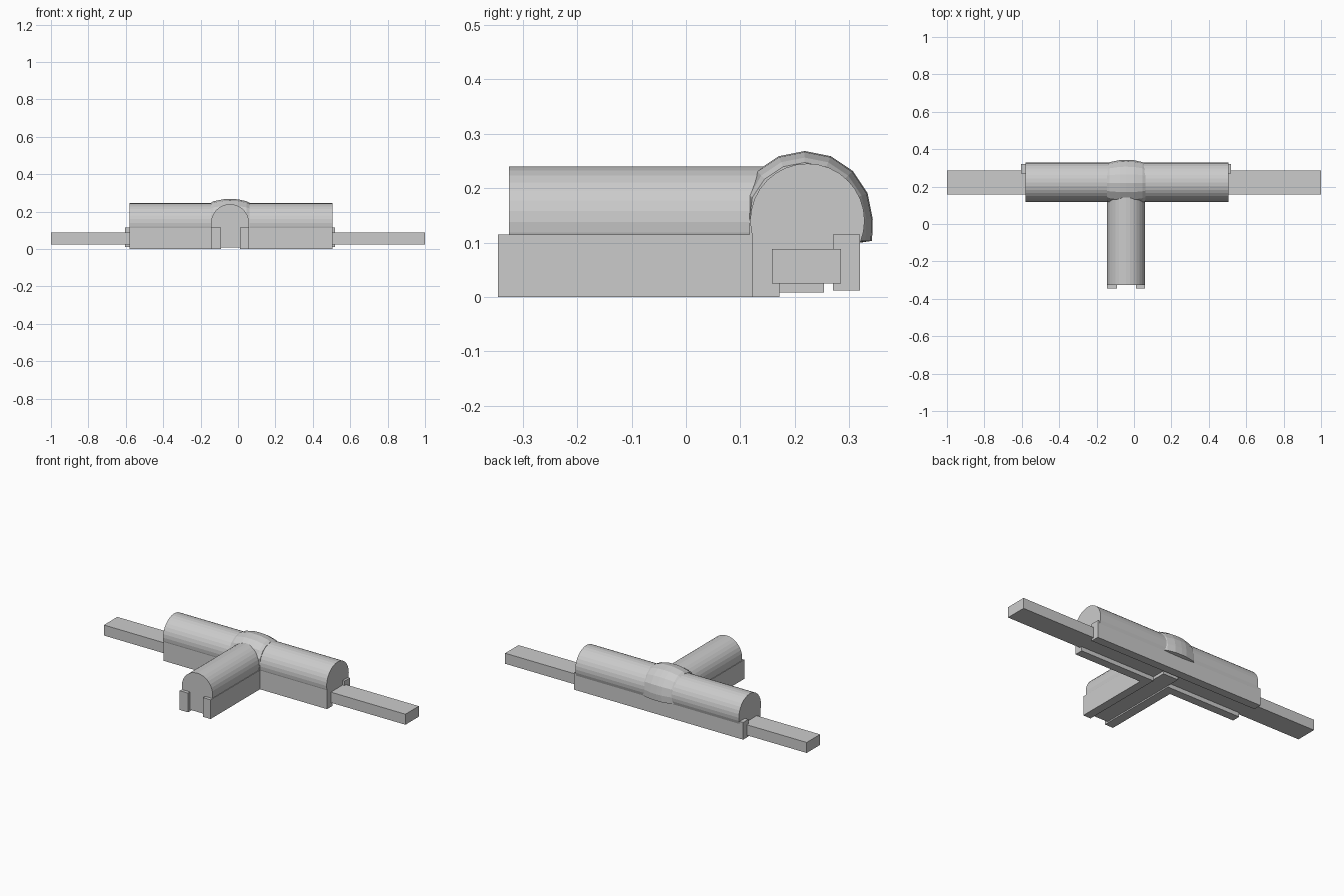
import bpy, bmesh, math
from mathutils import Matrix

if "Cube" in bpy.data.objects:
    bpy.data.objects.remove(bpy.data.objects["Cube"])

grey = bpy.data.materials.new("plain_grey")
grey.diffuse_color = (0.6, 0.6, 0.6, 1)
grey.use_nodes = True
grey.node_tree.nodes["Principled BSDF"].inputs["Base Color"].default_value = grey.diffuse_color


def finish(name, bm):
    bmesh.ops.recalc_face_normals(bm, faces=bm.faces)
    me = bpy.data.meshes.new(name)
    bm.to_mesh(me)
    bm.free()
    me.materials.append(grey)
    ob = bpy.data.objects.new(name, me)
    bpy.context.collection.objects.link(ob)
    return ob


def box(name, x, y, z):
    bm = bmesh.new()
    bmesh.ops.create_cube(bm, size=1)
    for v in bm.verts:
        v.co = [sum(r) / 2 + c * (r[1] - r[0]) for r, c in zip((x, y, z), v.co)]
    return finish(name, bm)


def barrel(name, radius, length, centre, axis):
    bm = bmesh.new()
    bmesh.ops.create_cone(bm, cap_ends=True, segments=32, radius1=radius,
                          radius2=radius, depth=length)
    bmesh.ops.transform(bm, verts=bm.verts, matrix=Matrix.Translation(centre)
                        @ Matrix.Rotation(math.pi / 2, 4, axis))
    return finish(name, bm)


# Round casings forming the T
barrel("main_barrel", 0.105, 1.085, (-0.0375, 0.223, 0.140), 'Y')
barrel("branch_barrel", 0.102, 0.525, (-0.0425, -0.0625, 0.138), 'X')

# Long flat bar through the main casing, and the bar of the branch
box("long_bar", (-1, 1), (0.158, 0.285), (0.025, 0.088))
box("branch_bar", (-0.09, 0.01), (-0.325, 0.253), (0.008, 0.087))

# Side walls of the main casing
for i, x in enumerate(((-0.58, -0.09), (0.01, 0.505))):
    box(f"front_wall_{i}", x, (0.122, 0.172), (0, 0.115))
box("back_wall", (-0.603, 0.518), (0.27, 0.32), (0.012, 0.115))

# Side walls of the branch
for i, x in enumerate(((-0.145, -0.09), (0.01, 0.06))):
    box(f"branch_wall_{i}", x, (-0.345, 0.172), (0, 0.115))

# Faceted bulging hood over the junction: lofted arcs along x
bm = bmesh.new()
rows = []
for x, r in ((-0.145, 0.104), (-0.13, 0.113), (-0.075, 0.124), (-0.042, 0.125),
             (0.0, 0.123), (0.045, 0.113), (0.062, 0.104)):
    row = [bm.verts.new((x, 0.218 + r * 0.99 * math.cos(a), 0.103))
           for a in (0,)]
    for k in range(9):
        a = math.pi * k / 8
        row.append(bm.verts.new((x, max(0.117, 0.218 + r * math.cos(a)),
                                 0.143 + r * math.sin(a))))
    row.append(bm.verts.new((x, 0.117, 0.07)))
    rows.append(row)
for a, b in zip(rows, rows[1:]):
    n = len(a)
    for k in range(n):
        bm.faces.new((a[k], a[(k + 1) % n], b[(k + 1) % n], b[k]))
bm.faces.new(rows[0])
bm.faces.new(rows[-1])
finish("junction_hood", bm)
